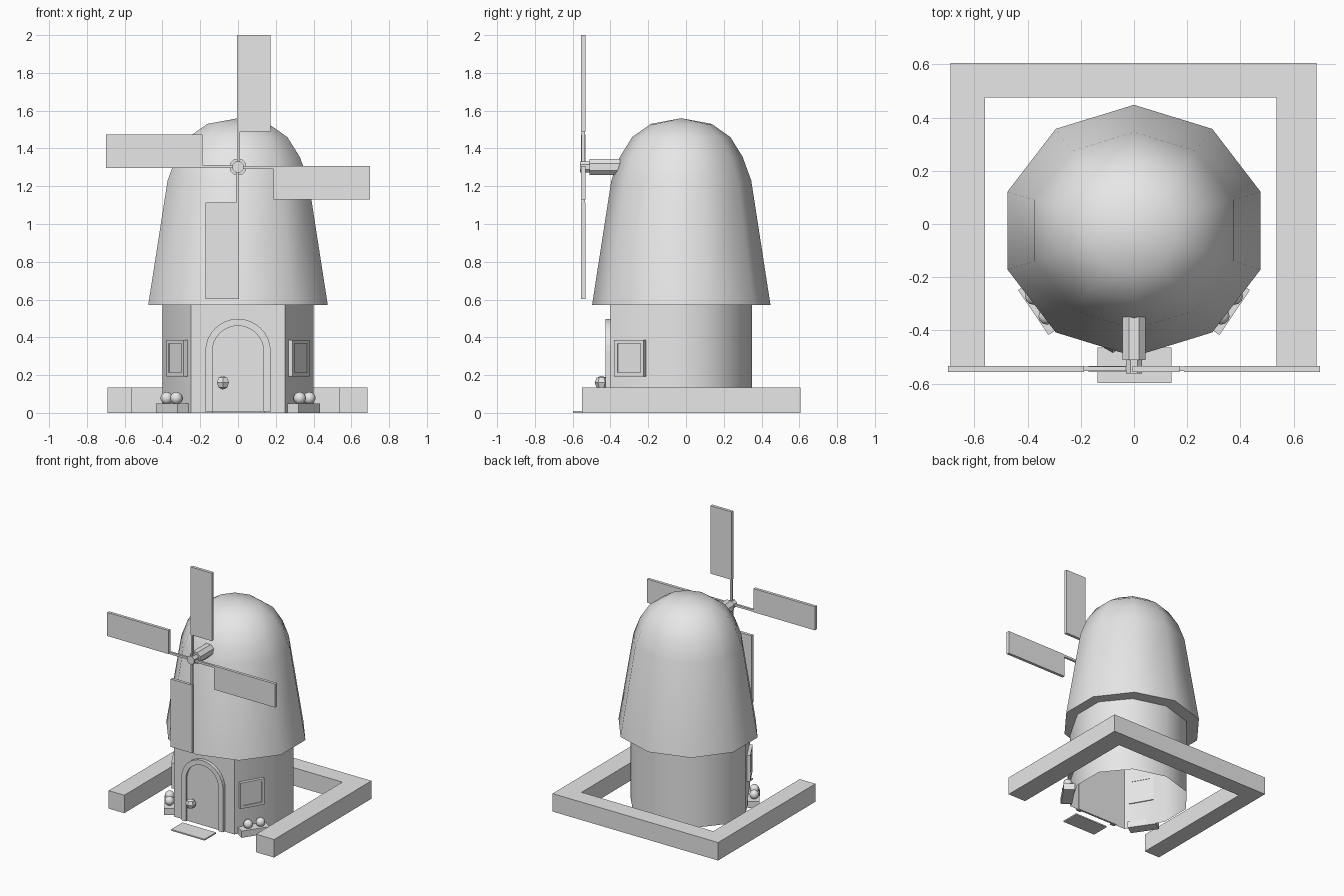
import bpy, bmesh, math
from mathutils import Matrix, Vector

cube = bpy.data.objects.get("Cube")
if cube:
    bpy.data.objects.remove(cube, do_unlink=True)

GREY = (0.8, 0.8, 0.8, 1)
mat = bpy.data.materials.new("plain_grey")
mat.use_nodes = True
mat.diffuse_color = GREY
mat.node_tree.nodes["Principled BSDF"].inputs["Base Color"].default_value = GREY


def finish(name, bm, smooth=None, matrix=None):
    if matrix:
        bm.transform(matrix)
    bmesh.ops.recalc_face_normals(bm, faces=bm.faces)
    mesh = bpy.data.meshes.new(name)
    bm.to_mesh(mesh)
    bm.free()
    mesh.materials.append(mat)
    obj = bpy.data.objects.new(name, mesh)
    bpy.context.collection.objects.link(obj)
    if smooth:
        bpy.ops.object.select_all(action='DESELECT')
        obj.select_set(True)
        bpy.context.view_layer.objects.active = obj
        bpy.ops.object.shade_smooth_by_angle(angle=math.radians(smooth))


def box(name, lo, hi, matrix=None):
    bm = bmesh.new()
    bmesh.ops.create_cube(bm, size=1)
    lo, hi = Vector(lo), Vector(hi)
    for v in bm.verts:
        v.co = (lo + hi) / 2 + Matrix.Diagonal(hi - lo) @ v.co
    finish(name, bm, None, matrix)


def extrude(name, points, vec):
    bm = bmesh.new()
    face = bm.faces.new([bm.verts.new(p) for p in points])
    new = bmesh.ops.extrude_face_region(bm, geom=[face])["geom"]
    bmesh.ops.translate(bm, vec=vec, verts=[g for g in new if isinstance(g, bmesh.types.BMVert)])
    finish(name, bm)


def prism(name, outline, y0, y1):
    """Extrude an x-z outline along y."""
    extrude(name, [(x, y0, z) for x, z in outline], (0, y1 - y0, 0))


def rod(name, radius, y0, y1, z, sides=8):
    angles = [math.tau * (i + .5) / sides for i in range(sides)]
    prism(name, [(radius * math.cos(a), z + radius * math.sin(a)) for a in angles], y0, y1)


def ball(name, centre, radius, segments, smooth):
    bm = bmesh.new()
    bmesh.ops.create_uvsphere(bm, u_segments=segments, v_segments=segments // 2 + 1, radius=radius)
    finish(name, bm, smooth, Matrix.Translation(centre))


def decagon(rx, ry, z):
    return [Vector((rx * math.cos(a), ry * math.sin(a) - .025, z))
            for a in (math.radians(18 + 36 * i) for i in range(10))]


def bridge(bm, a, b):
    for i in range(len(a)):
        j = (i + 1) % len(a)
        bm.faces.new((a[i], a[j], b[j], b[i]))


# Round wall with a flat front for the door, open underneath
bm = bmesh.new()
rings = []
for z in (0, .58):
    pts = decagon(.42, .375, z)
    pts.pop(7)
    for p in pts:
        if p.y < -.3:
            p.x, p.y = math.copysign(.25, p.x), -.4
    rings.append([bm.verts.new(p) for p in pts])
bridge(bm, *rings)
finish("tower_wall", bm, 45)

# Domed roof with a flat underside
bm = bmesh.new()
rings = []
for r, z in ((.5, .57), (.392, 1.23), (.344, 1.355), (.275, 1.46), (.17, 1.53)):
    rings.append([bm.verts.new(p) for p in decagon(r, r * .945, z)])
    if len(rings) > 1:
        bridge(bm, rings[-2], rings[-1])
tip = bm.verts.new((0, -.025, 1.56))
for i in range(10):
    bm.faces.new((rings[-1][i], rings[-1][(i + 1) % 10], tip))
bm.faces.new(rings[0])
finish("domed_roof", bm, 50)

# Low U-shaped border wall
border = [(-.69, -.55), (-.56, -.55), (-.56, .475), (.535, .475),
          (.535, -.55), (.685, -.55), (.685, .605), (-.69, .605)]
extrude("border_wall", [(x, y, 0) for x, y in border], (0, 0, .135))


# Arched door with a raised surround
def arch(radius, steps=16):
    angles = [math.pi * i / steps for i in range(steps + 1)]
    curve = [(radius * math.cos(a), .325 + radius * math.sin(a)) for a in angles]
    return [(radius, .004)] + curve + [(-radius, .004)]


prism("door", arch(.138), -.41, -.395)
prism("door_surround", arch(.173) + arch(.136)[::-1], -.425, -.395)
ball("door_knob", (-.08, -.447, .16), .037, 6, None)
box("door_mat", (-.137, -.598, 0), (.141, -.463, .01))

# Windows and flower boxes on the two angled walls
for side, label in ((1, "left"), (-1, "right")):
    mirror = Matrix.Diagonal((side, 1, 1, 1))
    place = mirror @ Matrix.Translation((.32, -.295, .29)) @ Matrix.Rotation(math.radians(60), 4, 'Z')
    w, h, t = .09, .097, .02
    box(label + "_window_pane", (-.075, -.008, -.08), (.075, .012, .08), place)
    for s in (-1, 1):
        x0, x1 = sorted((s * w, s * (w - t)))
        box(label + "_window_jamb", (x0, -.015, -h), (x1, .015, h), place)
        z0, z1 = sorted((s * h, s * (h - t)))
        box(label + "_window_rail", (t - w, -.015, z0), (w - t, .015, z1), place)
    place = mirror @ Matrix.Translation((.345, -.31, 0)) @ Matrix.Rotation(math.radians(56), 4, 'Z')
    box(label + "_flower_box", (-.102, -.04, 0), (.102, .04, .05), place)
    for s in (-1, 1):
        ball(label + "_flower", place @ Vector((s * .045 + .005, -.005, .078)), .033, 12, 60)

# Sail shaft, hub and four turned sails
HUB = 1.302
rod("sail_shaft", .047, -.51, -.3, HUB)
rod("sail_hub", .032, -.562, -.5, HUB)
for i in range(4):
    turn = Matrix.Translation((0, 0, HUB)) @ Matrix.Rotation(math.pi / 2 * i, 4, 'Y')
    box("sail_spar", (-.006, -.552, 0), (.01, -.536, .66), turn)
    box("sail_panel", (-.006, -.555, .188), (.171, -.533, .698), turn)
